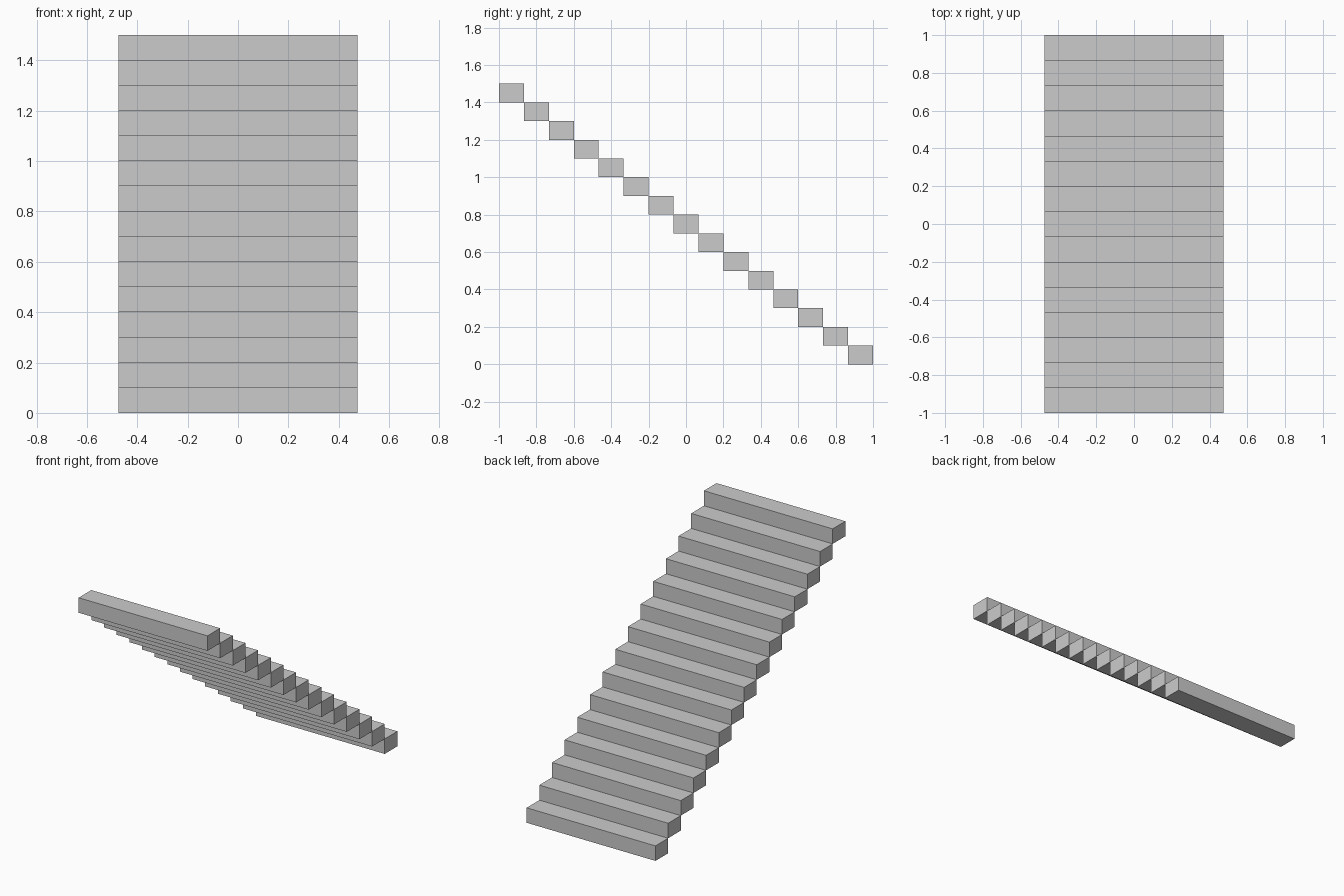
import bpy

if "Cube" in bpy.data.objects:
    bpy.data.objects.remove(bpy.data.objects["Cube"])

STEPS = 15
WIDTH, RUN, RISE = 0.95, 2.0 / STEPS, 0.1


def box(name, size, location):
    bpy.ops.mesh.primitive_cube_add(size=1, location=location)
    obj = bpy.context.object
    obj.name = name
    obj.scale = size
    bpy.ops.object.transform_apply(location=False, rotation=False, scale=True)
    return obj


# Straight flight of solid block steps, lowest at the back, highest at the front
for i in range(STEPS):
    box(f"step_{i + 1:02d}", (WIDTH, RUN, RISE),
        (0, 1 - RUN * (i + 0.5), RISE * (i + 0.5)))
